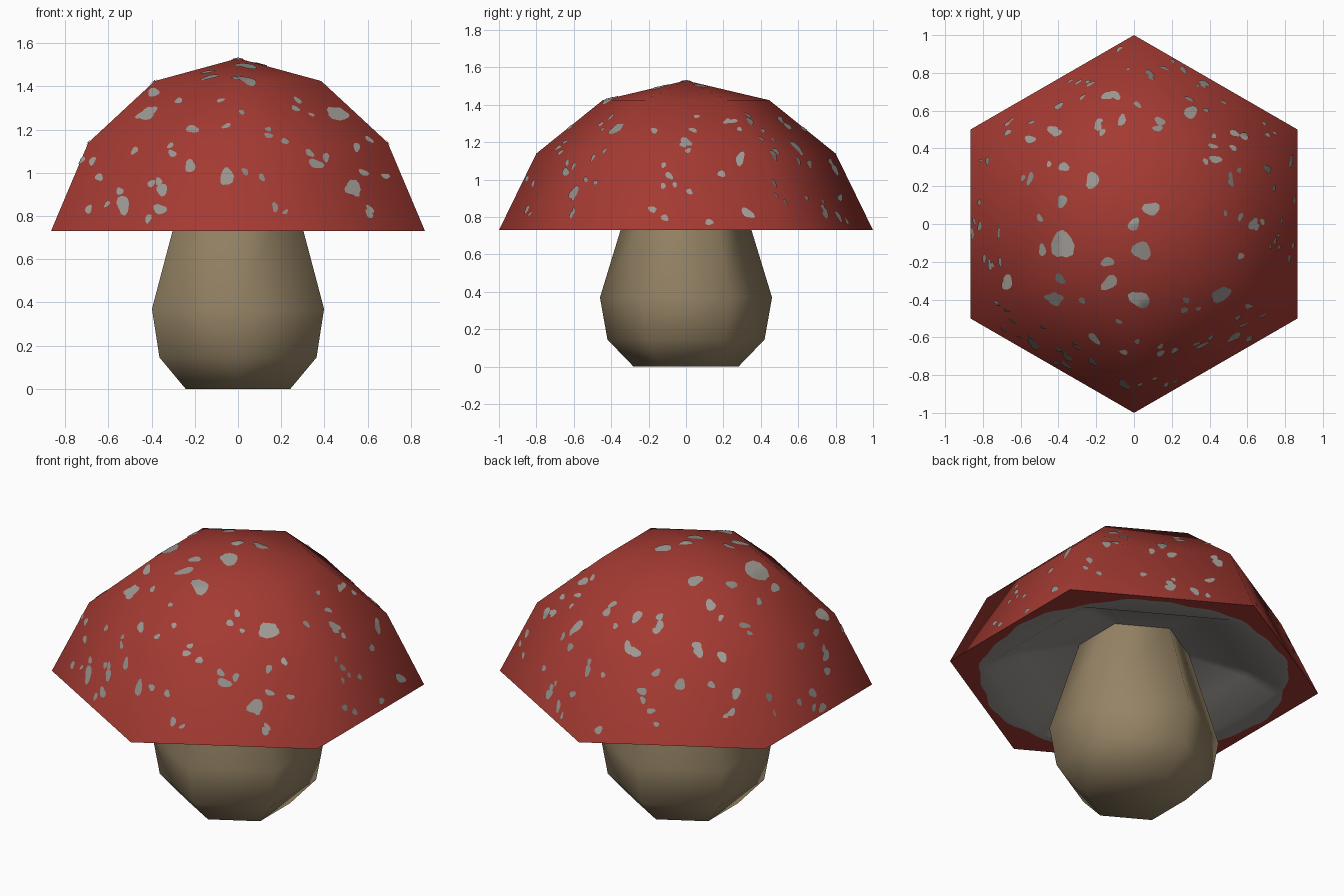
import bpy, bmesh, math, random
from mathutils import Vector
from mathutils.bvhtree import BVHTree

random.seed(4)
old = bpy.data.objects.get("Cube")
if old:
    bpy.data.objects.remove(old)


def material(name, color):
    mat = bpy.data.materials.new(name)
    mat.use_nodes = True
    mat.diffuse_color = (*color, 1)
    mat.node_tree.nodes["Principled BSDF"].inputs["Base Color"].default_value = (*color, 1)
    return mat


red = material("cap red", (.37, .042, .032))
grey = material("pale grey", (.33, .31, .285))
tan = material("stem tan", (.30, .227, .13))


def finish(bm, name, mats):
    mesh = bpy.data.meshes.new(name)
    bm.to_mesh(mesh)
    for mat in mats:
        mesh.materials.append(mat)
    obj = bpy.data.objects.new(name, mesh)
    bpy.context.collection.objects.link(obj)
    bpy.ops.object.select_all(action='DESELECT')
    obj.select_set(True)
    bpy.context.view_layer.objects.active = obj
    bpy.ops.object.shade_smooth_by_angle(angle=math.radians(70))
    return obj


def hexagon(angle):
    """Radius of a unit hexagon with corners on the y axis."""
    turn = (angle - math.pi / 2) % (math.pi / 3) - math.pi / 6
    return math.cos(math.pi / 6) / math.cos(turn)


def loft(bm, rings, close_start=False, close_end=False):
    """Skin a stack of equal rings; returns the faces of each band."""
    loops = [[bm.verts.new(p) for p in ring] for ring in rings]
    n = len(loops[0])
    bands = []
    for a, b in zip(loops, loops[1:]):
        bands.append([bm.faces.new((a[i], a[(i + 1) % n], b[(i + 1) % n], b[i]))
                      for i in range(n)])
    if close_start:
        bm.faces.new(loops[0][::-1])
    if close_end:
        bm.faces.new(loops[-1])
    return bands


def ring(radius, z, sides=6, shape=hexagon):
    out = []
    for i in range(sides):
        a = math.pi / 2 + math.tau * i / sides
        r = radius * shape(a)
        out.append((r * math.cos(a), r * math.sin(a), z))
    return out


# Stem: bulging six-sided column
bm = bmesh.new()
loft(bm, [ring(.28, 0), ring(.42, .145), ring(.46, .37), ring(.283, .95)], True, True)
finish(bm, "stem", [tan])

# Cap: six-sided dome with a pointed crown
bm = bmesh.new()
rim = .73
loft(bm, [ring(1, rim), ring(.8, 1.14), ring(.445, 1.425)], close_end=True)
crown = max(bm.faces, key=lambda f: f.calc_center_median().z)
peak = bmesh.ops.poke(bm, faces=[crown])["verts"][0]
peak.co = (0, 0, 1.53)
bmesh.ops.recalc_face_normals(bm, faces=bm.faces)
surface = BVHTree.FromBMesh(bm)
finish(bm, "cap", [red])


# Underside: red border, wavy grey edge and a shallow hollow
def wavy(a):
    return 1 + .012 * math.sin(9 * a) + .008 * math.sin(23 * a + 1)


bm = bmesh.new()
N = 96
bands = loft(bm, [ring(1, rim, N), ring(.825, rim, N, wavy), ring(.8, rim, N),
                  ring(.62, .82, N), ring(.3, .9, N), ring(.02, .93, N)], close_end=True)
for f in bm.faces:
    f.material_index = 1
for f in bands[0]:
    f.material_index = 0
bmesh.ops.recalc_face_normals(bm, faces=bm.faces)
if bands[0][0].normal.z > 0:
    bmesh.ops.reverse_faces(bm, faces=bm.faces)
finish(bm, "cap_underside", [red, grey])

# Spots: thin irregular patches laid on the cap
spots = bmesh.new()
SIDES = 12


def spot(origin, direction, size):
    hit, normal, _, _ = surface.ray_cast(Vector(origin), Vector(direction))
    if hit is None:
        return
    u = normal.orthogonal().normalized()
    v = normal.cross(u)
    spin = random.uniform(0, math.tau)
    u, v = u * math.cos(spin) + v * math.sin(spin), v * math.cos(spin) - u * math.sin(spin)
    stretch = random.uniform(1, 1.35)
    phase = random.uniform(0, math.tau)
    points = [hit + normal * .004]
    for part in (.5, 1):
        for i in range(SIDES):
            a = math.tau * i / SIDES
            r = size * part * (1 + .16 * math.sin(2 * a + phase) + .12 * math.sin(3 * a - phase))
            p = hit + u * (r * stretch * math.cos(a)) + v * (r / stretch * math.sin(a))
            q, n, _, _ = surface.ray_cast(p + normal * .2, -normal)
            if q is None:
                return
            points.append(q + n * .004)
    vs = [spots.verts.new(p) for p in points]
    inner, outer = vs[1:SIDES + 1], vs[SIDES + 1:]
    for i in range(SIDES):
        j = (i + 1) % SIDES
        spots.faces.new((vs[0], inner[i], inner[j]))
        spots.faces.new((inner[i], outer[i], outer[j], inner[j]))


# Larger spots on the front: x, z, size
for x, z, s in [(-.39, 1.37, .03), (-.42, 1.27, .04), (.46, 1.27, .05), (-.21, 1.2, .03),
                (-.22, 1.03, .03), (.14, 1.17, .02), (.33, 1.09, .02), (-.05, .98, .04),
                (-.35, .92, .03), (-.53, .85, .04), (-.69, .83, .02), (.36, 1.04, .03),
                (.53, .93, .04), (-.36, .83, .03), (.17, .84, .02), (.58, 1, .02)]:
    spot((x, -3, z), (0, 1, 0), s)

# Larger spots on the left: y, z, size
for y, z, s in [(-.36, 1.28, .03), (0, 1.2, .03), (-.17, 1.26, .02), (.25, 1.31, .02),
                (.41, 1.26, .02), (.29, 1.11, .03), (.19, 1.03, .02), (-.6, 1.07, .02),
                (-.6, .92, .03), (-.09, 1.02, .02), (.33, .82, .03), (-.18, .84, .02),
                (.47, .98, .02), (.6, 1.1, .02)]:
    spot((3, y, z), (-1, 0, 0), s)

# Larger spots near the crown: x, y, size
for x, y, s in [(.09, .08, .04), (0, 0, .03), (.04, -.14, .05), (-.14, -.2, .03),
                (-.13, -.31, .04), (-.22, .23, .04), (-.37, .3, .03), (-.38, .12, .03),
                (-.38, -.11, .07), (-.42, -.39, .04), (.03, -.4, .05), (-.67, -.31, .04),
                (.43, .34, .03), (.51, .22, .02), (-.1, .68, .03), (.3, .59, .04)]:
    spot((x, y, 3), (0, 0, -1), s)

# Small scattered specks, denser and larger on the back and right
for i in range(130):
    a = random.uniform(0, math.tau)
    z = random.uniform(.76, 1.36)
    dx, dy = math.cos(a), math.sin(a)
    hidden = dx < -.2 and dy > -.4 or dy > .6
    if hidden or i % 2:
        spot((3 * dx, 3 * dy, z), (-dx, -dy, 0), random.uniform(.013, .03 if hidden else .02))
bmesh.ops.recalc_face_normals(spots, faces=spots.faces)
for f in spots.faces:
    if f.normal.dot(f.calc_center_median() - Vector((0, 0, .5))) < 0:
        f.normal_flip()
finish(spots, "cap_spots", [grey])
